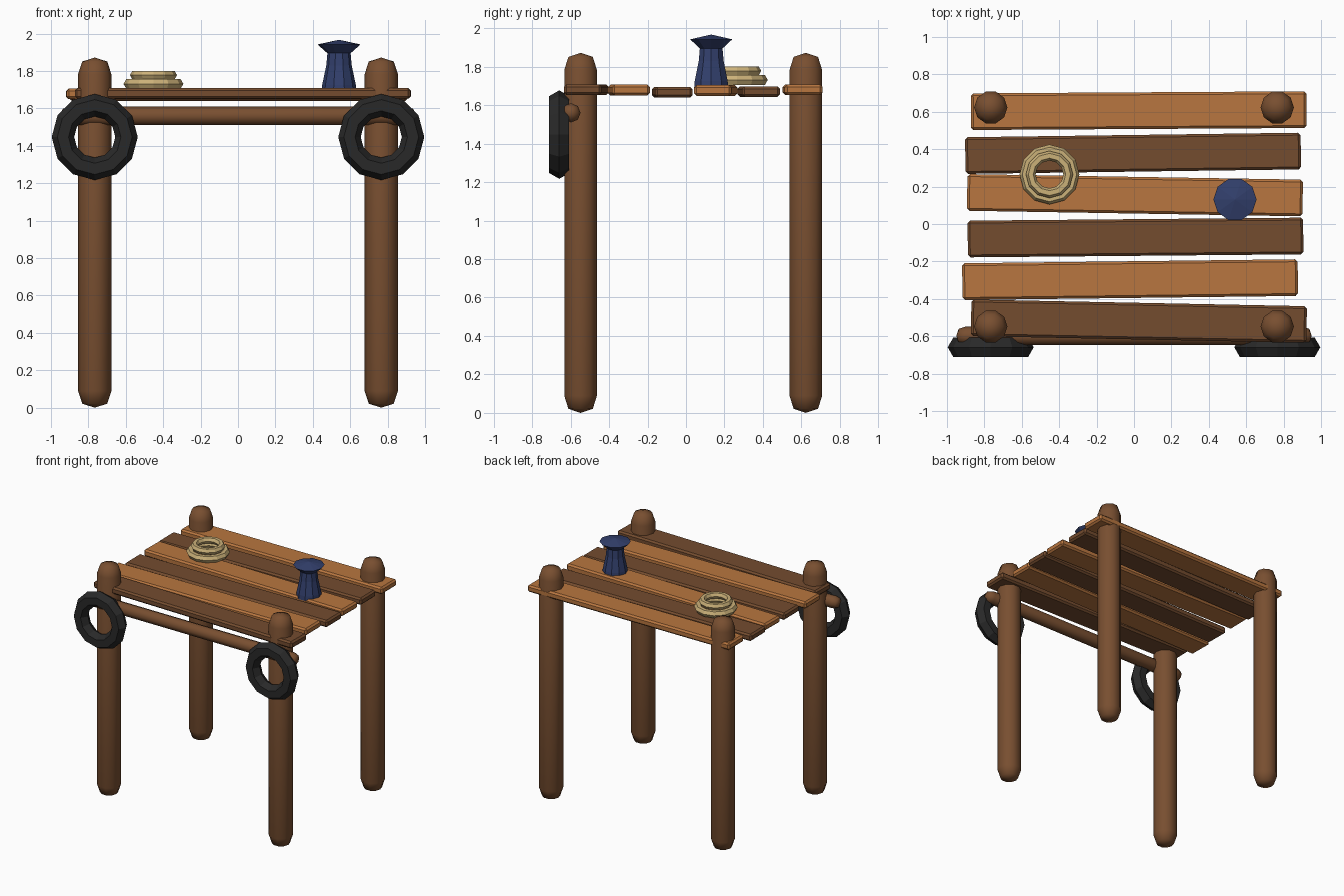
import bpy, math

if "Cube" in bpy.data.objects:
    bpy.data.objects.remove(bpy.data.objects["Cube"])

def mat(name, r, g, b):
    m = bpy.data.materials.new(name)
    m.diffuse_color = (r, g, b, 1)
    m.use_nodes = True
    m.node_tree.nodes["Principled BSDF"].inputs["Base Color"].default_value = m.diffuse_color
    return m

LIGHT = mat("light_wood", 0.48, 0.18, 0.05)
DARK = mat("dark_wood", 0.175, 0.072, 0.028)
LOG = mat("log_wood", 0.19, 0.078, 0.03)
RUBBER = mat("black_rubber", 0.022, 0.022, 0.022)
NAVY = mat("navy_iron", 0.032, 0.05, 0.15)
ROPE = mat("tan_rope", 0.60, 0.44, 0.19)

def make(name, verts, faces, material, loc, rot=(0, 0, 0), smooth=False):
    me = bpy.data.meshes.new(name)
    me.from_pydata(verts, [], faces)
    me.materials.append(material)
    me.polygons.foreach_set("use_smooth", [smooth] * len(me.polygons))
    ob = bpy.data.objects.new(name, me)
    ob.location, ob.rotation_euler = loc, rot
    bpy.context.collection.objects.link(ob)
    return ob

def lathe(name, profile, n, material, loc, rot=(0, 0, 0), smooth=False):
    """Spin (radius, z) rings, listed bottom to top, with pole points at both ends."""
    rings = profile[1:-1]
    v = [(r * math.cos(2 * math.pi * i / n), r * math.sin(2 * math.pi * i / n), z)
         for r, z in rings for i in range(n)]
    v += [(0, 0, profile[0][1]), (0, 0, profile[-1][1])]
    bot, top, last = len(v) - 2, len(v) - 1, (len(rings) - 1) * n
    f = []
    for i in range(n):
        j = (i + 1) % n
        f.append((bot, j, i))
        f.append((last + i, last + j, top))
        f += [(k * n + i, k * n + j, k * n + n + j, k * n + n + i)
              for k in range(len(rings) - 1)]
    return make(name, v, f, material, loc, rot, smooth)

def ring(name, R, r, n, m, material, loc, rot=(0, 0, 0)):
    """Low-poly torus."""
    v, f = [], []
    for i in range(n):
        a = 2 * math.pi * i / n
        for k in range(m):
            b = 2 * math.pi * k / m
            d = R + r * math.cos(b)
            v.append((d * math.cos(a), d * math.sin(a), r * math.sin(b)))
            i2, k2 = (i + 1) % n, (k + 1) % m
            f.append((i * m + k, i2 * m + k, i2 * m + k2, i * m + k2))
    return make(name, v, f, material, loc, rot)

def log(name, r, length, loc, rot=(0, 0, 0), n=10):
    h = length
    prof = [(0, 0), (0.75 * r, 0.24 * r), (r, r),
            (r, h - r), (0.75 * r, h - 0.24 * r), (0, h)]
    return lathe(name, prof, n, LOG, loc, rot, True)

# Corner posts
for sx, side in ((-1, "left"), (1, "right")):
    for y, end in ((-0.548, "front"), (0.623, "back")):
        log(f"{end}_{side}_post", 0.089, 1.872, (sx * 0.766, y, 0))
    # Tyre fenders on the front posts
    ring(f"{side}_tyre", 0.17, 0.06, 12, 6, RUBBER,
         (sx * 0.766, -0.659, 1.447), (math.pi / 2, 0, 0))

# Front cross beam
log("cross_beam", 0.05, 1.9, (-0.95, -0.598, 1.56), (0, math.pi / 2, 0), 8)

# Deck planks: x, y, z, turn, colour
planks = [(0.025, 0.606, 1.680, 0.006, LIGHT), (-0.005, 0.378, 1.670, 0.0135, DARK),
          (0.005, 0.154, 1.676, -0.0165, LIGHT), (0.008, -0.072, 1.667, 0.009, DARK),
          (-0.021, -0.297, 1.678, 0.012, LIGHT), (0.026, -0.519, 1.680, -0.02, DARK)]
for i, (x, y, z, turn, m) in enumerate(planks):
    L, W, T = 0.897, 0.098, 0.028
    v = [(a * L, b * W, c * T) for a in (-1, 1) for b in (-1, 1) for c in (-1, 1)]
    f = [(0, 1, 3, 2), (4, 6, 7, 5), (0, 4, 5, 1), (2, 3, 7, 6), (0, 2, 6, 4), (1, 5, 7, 3)]
    ob = make(f"deck_plank_{i + 1}", v, f, m, (x, y, z), (0, 0, turn))
    bev = ob.modifiers.new("bevel", 'BEVEL')
    bev.width, bev.segments = 0.013, 1

# Mooring bollard
lathe("bollard", [(0, 1.69), (0.093, 1.69), (0.09, 1.725), (0.068, 1.83), (0.062, 1.895),
                  (0.115, 1.942), (0, 1.967)], 10, NAVY, (0.54, 0.131, 0))

# Coiled rope
ring("rope_coil_lower", 0.131, 0.029, 12, 6, ROPE, (-0.452, 0.265, 1.731))
ring("rope_coil_upper", 0.100, 0.026, 12, 6, ROPE, (-0.452, 0.265, 1.778))
